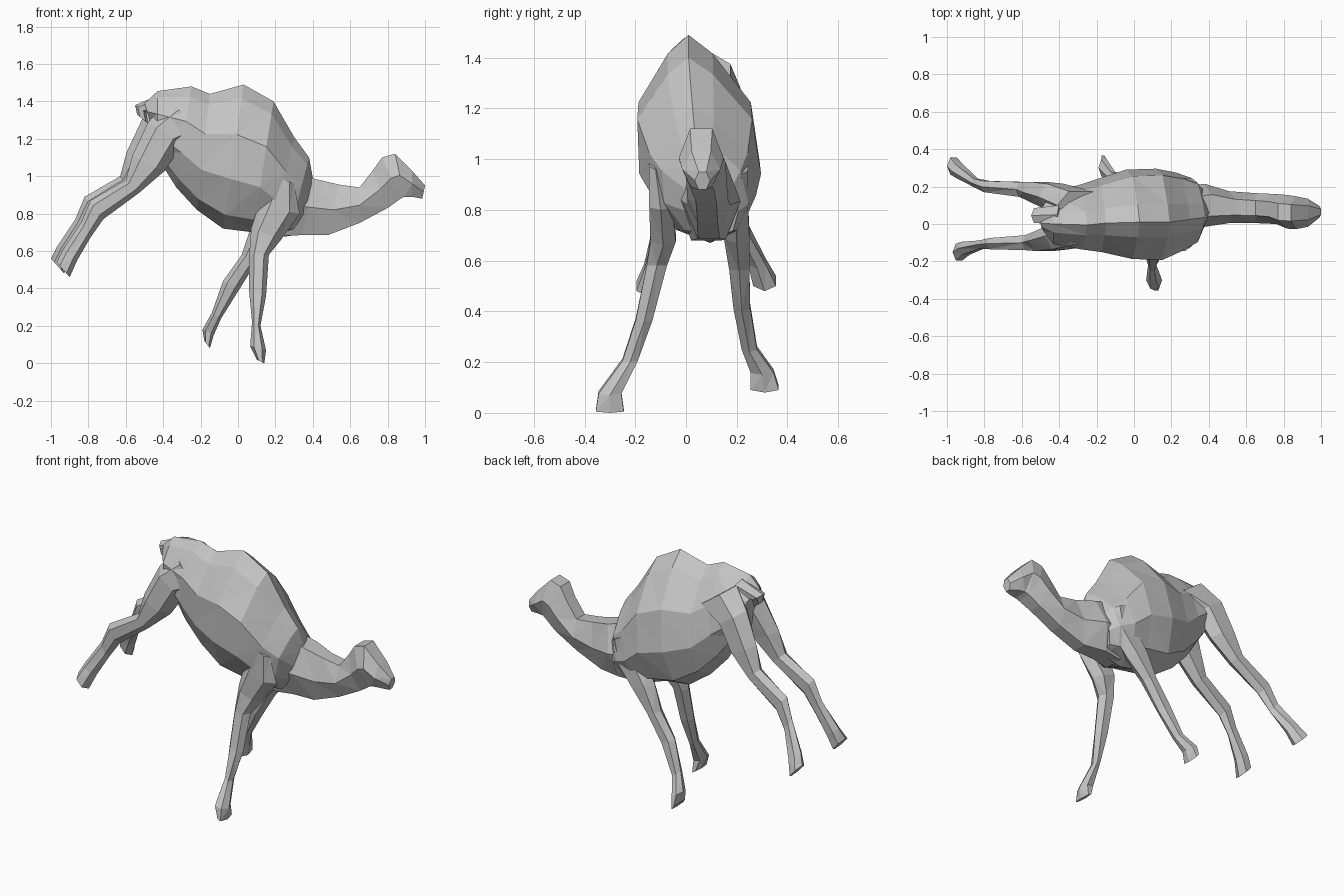
import bpy
import bmesh
import math

# Remove the default cube only
default_cube = bpy.data.objects.get("Cube")
if default_cube:
    bpy.data.objects.remove(default_cube, do_unlink=True)

# Single plain material
grey = bpy.data.materials.new("plain grey")
grey.use_nodes = True
colour = (0.55, 0.55, 0.55, 1)
grey.diffuse_color = colour
grey.node_tree.nodes["Principled BSDF"].inputs["Base Color"].default_value = colour


def add_section(bm, section, sides, flat_top, taper, lean):
    """Add one ring spanning an upper and a lower edge point in the side plane."""
    upper_x, upper_z, lower_x, lower_z, centre_y, half_width = section
    phase = 0.5 if flat_top else 0
    # Make the polygon reach its full height and width
    reach = 1 / math.cos(math.pi / sides)
    stretch, spread = (reach, 1) if flat_top else (1, reach)
    mid_x, mid_z = (upper_x + lower_x) / 2, (upper_z + lower_z) / 2
    ring = []
    for step in range(sides):
        angle = math.tau * (step + phase) / sides
        along = math.cos(angle) * stretch
        across = math.sin(angle) * spread * half_width
        across *= 1 - taper * max(0, along) ** 2
        ring.append(bm.verts.new((
            mid_x + (upper_x - mid_x) * along,
            centre_y + across - lean * along,
            mid_z + (upper_z - mid_z) * along)))
    return ring


def loft(name, sections, sides=6, flat_top=False, taper=0, lean=0):
    """Skin a row of rings into a closed, faceted part."""
    mesh = bpy.data.meshes.new(name)
    bm = bmesh.new()
    rings = [add_section(bm, section, sides, flat_top, taper, lean)
             for section in sections]
    for first, second in zip(rings, rings[1:]):
        for i in range(sides):
            j = (i + 1) % sides
            bm.faces.new((first[i], first[j], second[j], second[i]))
    bm.faces.new(rings[0])
    bm.faces.new(rings[-1])
    bmesh.ops.recalc_face_normals(bm, faces=bm.faces[:])
    bmesh.ops.triangulate(bm, faces=bm.faces[:], quad_method='SHORT_EDGE')
    bm.to_mesh(mesh)
    bm.free()
    mesh.materials.append(grey)
    part = bpy.data.objects.new(name, mesh)
    bpy.context.scene.collection.objects.link(part)


def leg(name, outline, depths, widths, shift_x=0, shift_z=0):
    """Build a leg from its side outline, sideways path and half widths."""
    loft(name, [
        (ux + shift_x, uz + shift_z, lx + shift_x, lz + shift_z, y, width)
        for (ux, uz, lx, lz), y, width in zip(outline, depths, widths)])


# Each section: upper x, upper z, lower x, lower z, centre y, half width
# Humped body, from rump to chest
loft("body", [
    (-.5, 1.39, -.46, 1.26, .04, .07),
    (-.43, 1.455, -.43, 1.1, .035, .14),
    (-.25, 1.48, -.33, .94, .03, .165),
    (-.15, 1.44, -.22, .82, .04, .19),
    (.03, 1.49, -.08, .72, .045, .235),
    (.19, 1.40, .08, .70, .045, .24),
    (.30, 1.21, .18, .67, .06, .205),
    (.38, 1.10, .27, .68, .07, .165),
    (.4, .99, .33, .69, .095, .1),
], sides=10, taper=.6, lean=.035)

# Low stretched neck rising into a wedge-shaped head
loft("neck_and_head", [
    (.3, 1.02, .22, .68, .08, .12),
    (.415, .985, .34, .685, .1, .115),
    (.54, .955, .48, .685, .09, .085),
    (.65, .94, .65, .75, .085, .08),
    (.72, 1.03, .8, .83, .08, .08),
    (.77, 1.10, .87, .88, .065, .09),
    (.84, 1.12, .89, .89, .06, .088),
    (.93, 1.03, .93, .89, .06, .075),
    (1.0, .95, .985, .88, .065, .03),
], sides=6, flat_top=True)

# Short bent tail
loft("tail", [
    (-.41, 1.44, -.38, 1.36, .05, .05),
    (-.55, 1.38, -.49, 1.34, .045, .04),
    (-.54, 1.33, -.48, 1.28, .03, .02),
])

# Hind legs share one outline, kicked out behind
hind_outline = [
    (-.41, 1.42, -.16, 1.24),
    (-.51, 1.31, -.33, 1.19),
    (-.595, 1.13, -.42, 1.05),
    (-.63, 1.0, -.56, .93),
    (-.82, .89, -.75, .79),
    (-.87, .77, -.82, .69),
    (-.97, .62, -.89, .57),
    (-1.0, .56, -.93, .48),
]
hind_widths = [.075, .07, .055, .04, .03, .022, .035, .045]
leg("left_hind_leg", hind_outline,
    [.1, .145, .17, .185, .2, .22, .28, .31], hind_widths)
leg("right_hind_leg", hind_outline,
    [-.035, -.065, -.09, -.1, -.105, -.11, -.13, -.15], hind_widths,
    shift_x=.03, shift_z=-.02)

# Front legs, one upright and one swept back, with broad shoulders
front_widths = [.025, .045, .05, .04, .033, .03, .045, .055]
leg("right_front_leg", [
    (.2, 1.0, .3, .96),
    (.11, .84, .33, .8),
    (.07, .72, .23, .66),
    (.06, .58, .165, .58),
    (.06, .38, .15, .36),
    (.075, .22, .12, .2),
    (.065, .09, .15, .07),
    (.1, .02, .14, 0),
], [-.12, -.1, -.09, -.115, -.165, -.22, -.3, -.3], front_widths)
leg("left_front_leg", [
    (.22, 1.0, .34, .94),
    (.13, .84, .33, .79),
    (.07, .73, .22, .67),
    (.02, .58, .11, .56),
    (-.08, .44, .01, .40),
    (-.14, .27, -.09, .24),
    (-.19, .18, -.13, .15),
    (-.18, .12, -.15, .08),
], [.22, .2, .2, .21, .22, .25, .3, .31], front_widths)
